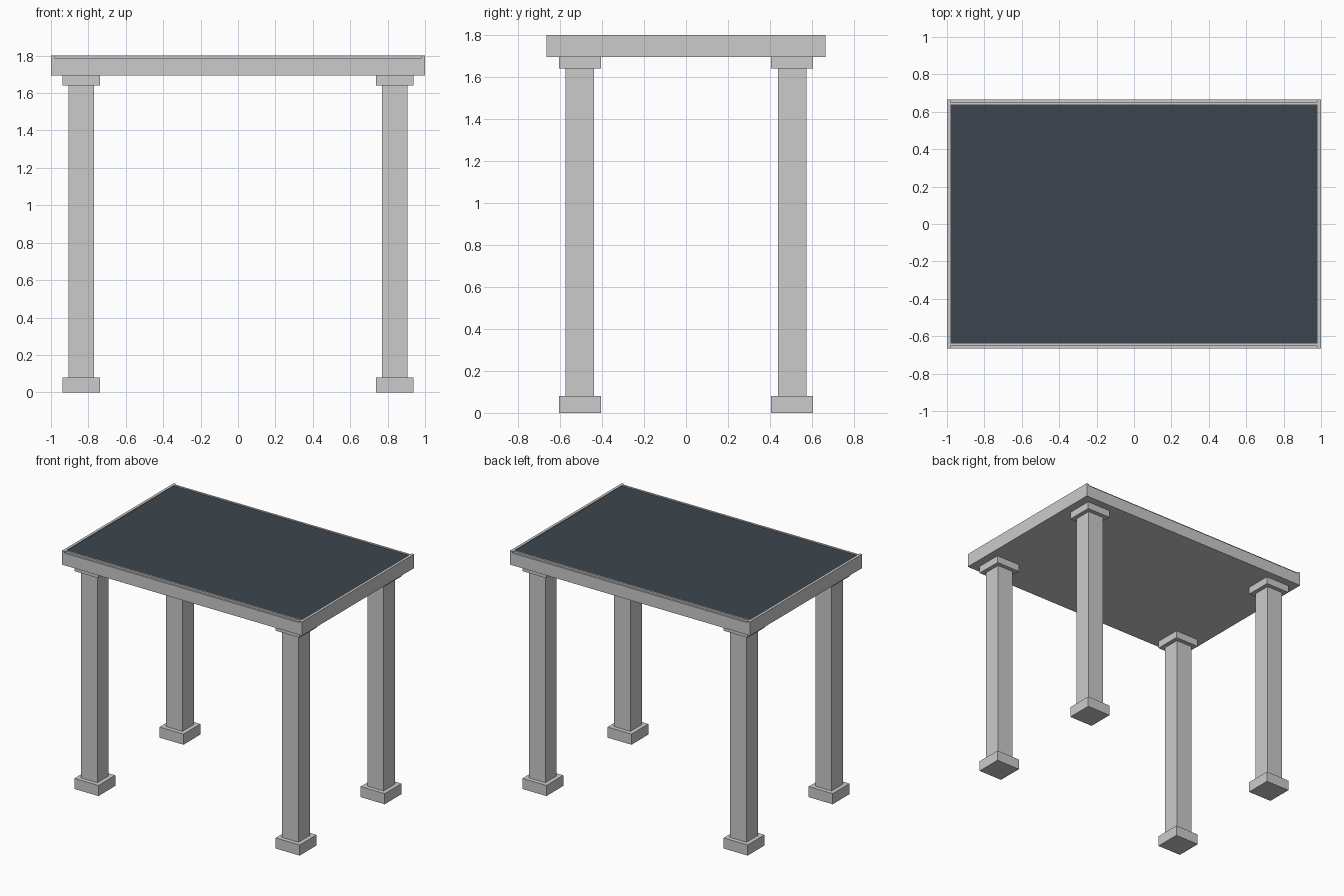
import bpy

if "Cube" in bpy.data.objects:
    bpy.data.objects.remove(bpy.data.objects["Cube"])


def box(name, x0, x1, y0, y1, z0, z1, mat=None):
    bpy.ops.mesh.primitive_cube_add(size=1, location=((x0 + x1) / 2, (y0 + y1) / 2, (z0 + z1) / 2))
    ob = bpy.context.object
    ob.name = name
    ob.scale = (x1 - x0, y1 - y0, z1 - z0)
    bpy.ops.object.transform_apply(location=False, rotation=False, scale=True)
    if mat:
        ob.data.materials.append(mat)
    return ob


slate = bpy.data.materials.new("slate")
slate.diffuse_color = (0.045, 0.06, 0.075, 1)
slate.use_nodes = True
slate.node_tree.nodes["Principled BSDF"].inputs["Base Color"].default_value = slate.diffuse_color

W, D, H = 1.0, 0.665, 1.8      # half width, half depth, height
RIM, LEDGE = 0.02, 1.787       # rim thickness, height of the stepped long edges

# Table top: slab, raised rim and inset dark panel
box("table_slab", -W, W, -D, D, 1.695, LEDGE)
for sx, side in ((-1, "left"), (1, "right")):
    a, b = sorted((sx * W, sx * (W - RIM)))
    box(side + "_rim", a, b, -D, D, LEDGE, H)
for sy, side in ((-1, "front"), (1, "back")):
    a, b = sorted((sy * (D - 0.012), sy * (D - 0.027)))
    box(side + "_rim", -W + RIM, W - RIM, a, b, LEDGE, H)
box("top_panel", -W + RIM, W - RIM, -D + 0.027, D - 0.027, LEDGE, 1.795, slate)

# Four pillars, each with a square foot and capital
for sx, xn in ((-1, "left"), (1, "right")):
    for sy, yn in ((-1, "front"), (1, "back")):
        cx, cy = sx * 0.838, sy * 0.506
        for part, r, z0, z1 in (("foot", 0.1, 0, 0.08),
                                ("leg", 0.068, 0.08, 1.64),
                                ("capital", 0.1, 1.64, 1.695)):
            box(f"{yn}_{xn}_{part}", cx - r, cx + r, cy - r, cy + r, z0, z1)
